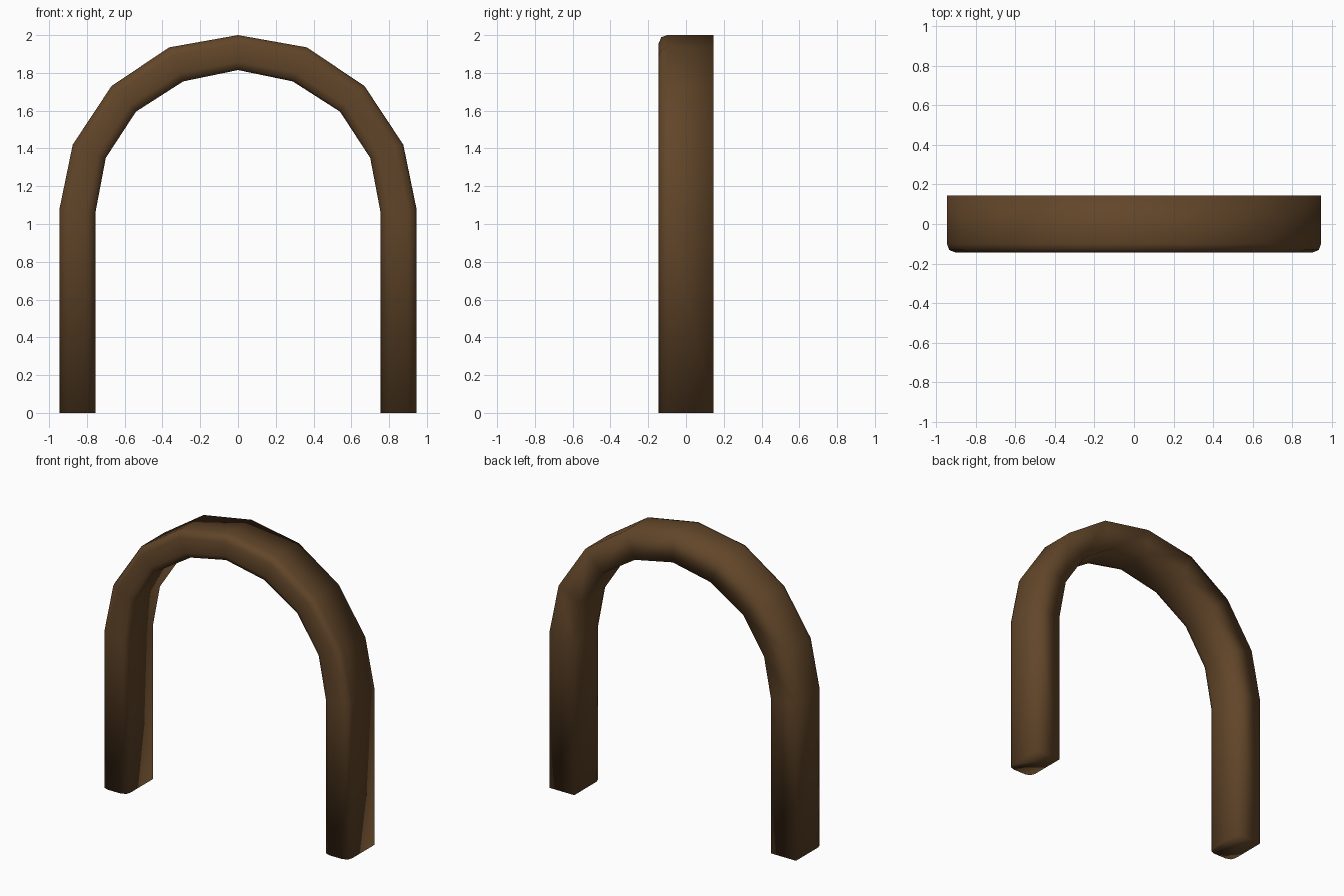
import bpy, bmesh

if "Cube" in bpy.data.objects:
    bpy.data.objects.remove(bpy.data.objects["Cube"])

# Half of the arch: outer and inner (x, z) outline points, foot to crown
outer = [(0.945, 0), (0.945, 1.08), (0.875, 1.42), (0.67, 1.73), (0.365, 1.935), (0, 2.0)]
inner = [(0.755, 0), (0.755, 1.06), (0.70, 1.35), (0.54, 1.595), (0.29, 1.755), (0, 1.815)]

# Cross-section: (fraction from outer to inner, y); rounded front, square back
section = [(0, 0.145), (0, -0.10), (0.06, -0.131), (0.24, -0.145),
           (0.76, -0.145), (0.94, -0.131), (1, -0.10), (1, 0.145)]


def mirrored(points):
    return points + [(-x, z) for x, z in reversed(points[:-1])]


# Sweep the section along the full arch
bm = bmesh.new()
rings = []
for (ox, oz), (ix, iz) in zip(mirrored(outer), mirrored(inner)):
    rings.append([bm.verts.new((ox + (ix - ox) * t, y, oz + (iz - oz) * t))
                  for t, y in section])
n = len(section)
for a, b in zip(rings, rings[1:]):
    for i in range(n):
        j = (i + 1) % n
        bm.faces.new((a[i], a[j], b[j], b[i]))

# Feet
bm.faces.new(rings[0])
bm.faces.new(rings[-1])
bmesh.ops.recalc_face_normals(bm, faces=bm.faces)
for f in bm.faces:
    f.smooth = True

mesh = bpy.data.meshes.new("arch_frame")
bm.to_mesh(mesh)
bm.free()
arch = bpy.data.objects.new("arch_frame", mesh)
bpy.context.collection.objects.link(arch)

# Dark brown wood
wood = bpy.data.materials.new("dark_wood")
wood.diffuse_color = (0.12, 0.06, 0.022, 1)
wood.use_nodes = True
wood.node_tree.nodes["Principled BSDF"].inputs["Base Color"].default_value = wood.diffuse_color
mesh.materials.append(wood)
